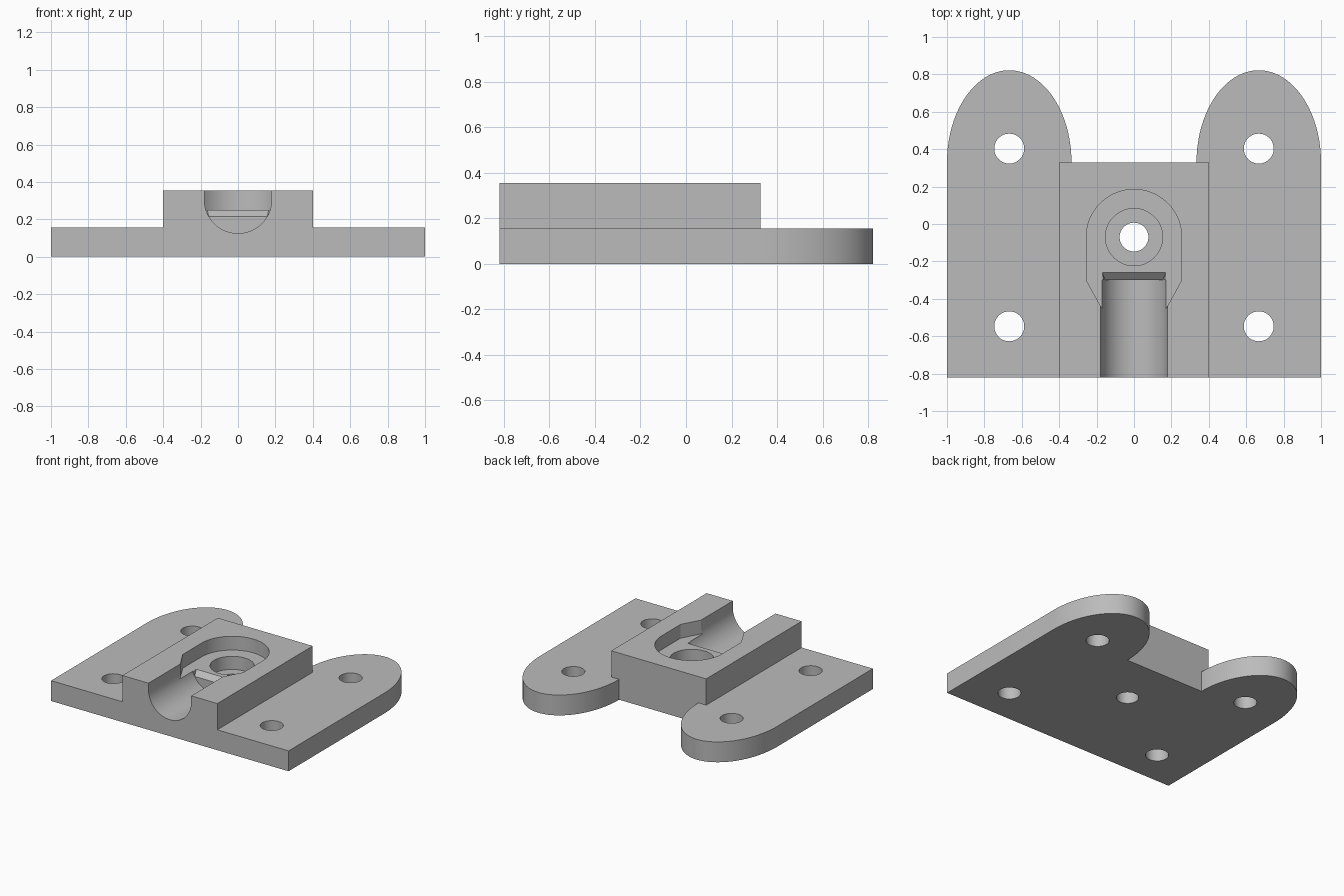
import bpy, bmesh
from math import cos, sin, pi

cube = bpy.data.objects.get("Cube")
if cube:
    bpy.data.objects.remove(cube, do_unlink=True)

grey = bpy.data.materials.new("plain grey")
grey.use_nodes = True
grey.diffuse_color = (0.5, 0.5, 0.5, 1)
grey.node_tree.nodes["Principled BSDF"].inputs["Base Color"].default_value = (0.5, 0.5, 0.5, 1)

BASE_TOP, BLOCK_TOP, FRONT, BACK = 0.155, 0.355, -0.82, 0.328


def finish(name, bm):
    bmesh.ops.recalc_face_normals(bm, faces=bm.faces)
    mesh = bpy.data.meshes.new(name)
    bm.to_mesh(mesh)
    bm.free()
    mesh.materials.append(grey)
    obj = bpy.data.objects.new(name, mesh)
    bpy.context.collection.objects.link(obj)
    return obj


def prism(name, outline, low, high, along_y=False):
    """Extrude a 2D outline along z, or an (x, z) outline along y."""
    bm = bmesh.new()
    place = (lambda p: (p[0], low, p[1])) if along_y else (lambda p: (p[0], p[1], low))
    face = bm.faces.new([bm.verts.new(place(p)) for p in outline])
    out = bmesh.ops.extrude_face_region(bm, geom=[face])
    step = (0, high - low, 0) if along_y else (0, 0, high - low)
    bmesh.ops.translate(bm, vec=step, verts=[v for v in out["geom"] if isinstance(v, bmesh.types.BMVert)])
    return finish(name, bm)


def arc(cx, cy, rx, ry, start, end, steps):
    return [(cx + rx * cos(start + (end - start) * i / steps),
             cy + ry * sin(start + (end - start) * i / steps)) for i in range(steps + 1)]


def drill(name, x, y, r, low, high):
    return prism(name, arc(x, y, r, r, 0, 2 * pi, 48)[:-1], low, high)


def combine(target, tool, operation):
    mod = target.modifiers.new(operation.title(), 'BOOLEAN')
    mod.operation, mod.solver, mod.object = operation, 'EXACT', tool
    tool.hide_render = True
    bpy.ops.object.select_all(action='DESELECT')
    bpy.context.view_layer.objects.active = target
    target.select_set(True)
    bpy.ops.object.modifier_apply(modifier=mod.name)
    bpy.data.objects.remove(tool, do_unlink=True)


# Base plate with two elliptical ears
ears = [p for x in (0.667, -0.667) for p in arc(x, BACK, 0.333, 0.822 - BACK, 0, pi, 40)]
bracket = prism("mounting_bracket", [(-1, FRONT), (1, FRONT)] + ears, 0, BASE_TOP)

# Raised centre block
block = prism("centre_block", [(-0.4, FRONT), (0.4, FRONT), (0.4, BACK), (-0.4, BACK)], 0, BLOCK_TOP)
combine(bracket, block, 'UNION')

# Round-ended pocket that tapers toward the channel
pocket = [(-0.17, -0.455), (0.17, -0.455), (0.255, -0.3)]
pocket += arc(0, -0.07, 0.255, 0.255, 0, pi, 40) + [(-0.255, -0.3)]
combine(bracket, prism("pocket_cutter", pocket, 0.25, 0.5), 'DIFFERENCE')

# U-shaped channel open at the front
channel = arc(0, 0.305, 0.18, 0.18, pi, 2 * pi, 40) + [(0.18, 0.5), (-0.18, 0.5)]
combine(bracket, prism("channel_cutter", channel, -1, -0.3, along_y=True), 'DIFFERENCE')

# Sloped lip between channel and pocket
bm = bmesh.new()
for side in (-1, 1):
    for x, y, z in ((0.154, -0.3, 0.215), (0.154, -0.32, 0.215), (0.169, -0.26, 0.25),
                    (0.169, -0.26, 0.28), (0.169, -0.32, 0.28)):
        bm.verts.new((side * x, y, z))
bmesh.ops.convex_hull(bm, input=bm.verts)
combine(bracket, finish("lip_cutter", bm), 'DIFFERENCE')

# Counterbore, centre hole and four mounting holes
combine(bracket, drill("counterbore_cutter", 0, -0.07, 0.153, 0.15, 0.4), 'DIFFERENCE')
combine(bracket, drill("centre_hole_cutter", 0, -0.07, 0.077, -0.1, 0.4), 'DIFFERENCE')
for x in (-0.667, 0.667):
    for y in (-0.547, 0.403):
        combine(bracket, drill("mounting_hole_cutter", x, y, 0.08, -0.1, 0.4), 'DIFFERENCE')

# Smooth round walls, sharp edges kept
bpy.context.view_layer.objects.active = bracket
bracket.select_set(True)
bpy.ops.object.shade_smooth_by_angle(angle=pi / 7)
